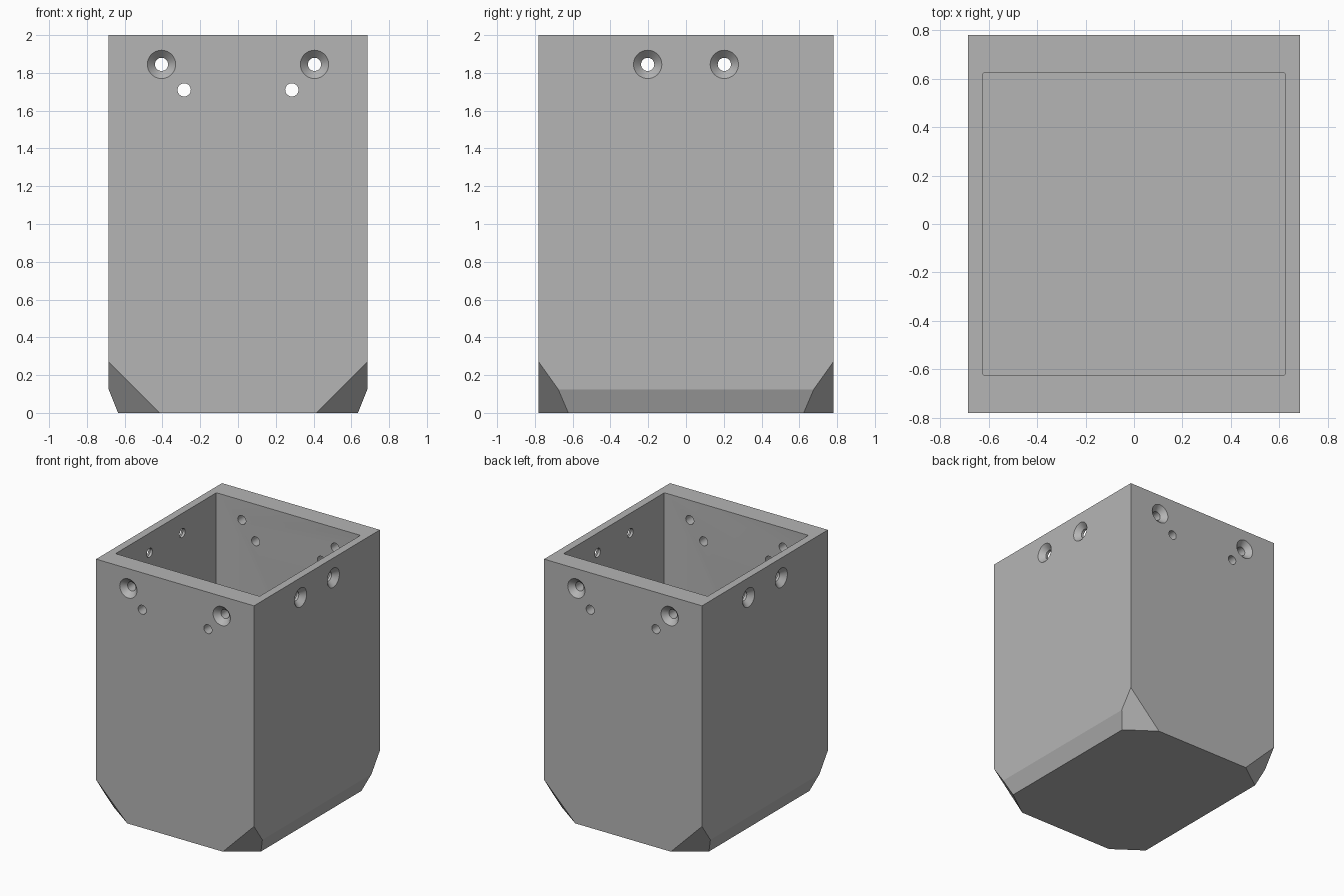
import bpy, bmesh, math
from mathutils import Vector, Matrix

cube = bpy.data.objects.get("Cube")
if cube:
    bpy.data.objects.remove(cube, do_unlink=True)

HX, HY, H = 0.685, 0.78, 2.0      # outer half width, half depth, height
INNER, FLOOR = 0.625, 0.08        # cavity half size and floor height
HOLE_R, SINK_R, SINK_D = 0.035, 0.075, 0.04

grey = bpy.data.materials.new("plain grey")
grey.use_nodes = True
colour = (0.46, 0.46, 0.46, 1)
grey.diffuse_color = colour
bsdf = next(n for n in grey.node_tree.nodes if n.type == 'BSDF_PRINCIPLED')
bsdf.inputs["Base Color"].default_value = colour
bsdf.inputs["Roughness"].default_value = 0.6


def make_object(name, bm):
    bmesh.ops.recalc_face_normals(bm, faces=bm.faces)
    mesh = bpy.data.meshes.new(name)
    bm.to_mesh(mesh)
    bm.free()
    mesh.materials.append(grey)
    obj = bpy.data.objects.new(name, mesh)
    bpy.context.collection.objects.link(obj)
    return obj


def box(hx, hy, z0, z1):
    bm = bmesh.new()
    bmesh.ops.create_cube(bm, size=1)
    bmesh.ops.scale(bm, verts=bm.verts, vec=(2 * hx, 2 * hy, z1 - z0))
    bmesh.ops.translate(bm, verts=bm.verts, vec=(0, 0, (z0 + z1) / 2))
    return bm


def slice_off(bm, point, normal):
    geom = bm.verts[:] + bm.edges[:] + bm.faces[:]
    cut = bmesh.ops.bisect_plane(bm, geom=geom, dist=1e-5, plane_co=point,
                                 plane_no=normal, clear_outer=True)
    edges = [e for e in cut["geom_cut"] if isinstance(e, bmesh.types.BMEdge)]
    bmesh.ops.contextual_create(bm, geom=edges)


def subtract(target, cutter):
    cutter.hide_render = True
    mod = target.modifiers.new("cut", 'BOOLEAN')
    mod.operation, mod.solver, mod.object = 'DIFFERENCE', 'EXACT', cutter
    bpy.context.view_layer.objects.active = target
    bpy.ops.object.modifier_apply(modifier=mod.name)
    bpy.data.objects.remove(cutter, do_unlink=True)


def hole(name, point, outward, sunk):
    """Round cutter turned from a profile, with an optional countersink."""
    inner, over = -0.25, 0.02
    if sunk:
        profile = [(0, inner), (HOLE_R, inner), (HOLE_R, -SINK_D),
                   (SINK_R, 0), (SINK_R, over), (0, over)]
    else:
        profile = [(0, inner), (HOLE_R, inner), (HOLE_R, over), (0, over)]
    bm = bmesh.new()
    verts = [bm.verts.new((r, 0, z)) for r, z in profile]
    edges = [bm.edges.new(pair) for pair in zip(verts, verts[1:])]
    bmesh.ops.spin(bm, geom=verts + edges, cent=(0, 0, 0), axis=(0, 0, 1),
                   angle=math.tau, steps=40)
    bmesh.ops.remove_doubles(bm, verts=bm.verts, dist=1e-5)
    turn = Vector((0, 0, 1)).rotation_difference(Vector(outward)).to_matrix().to_4x4()
    bm.transform(Matrix.Translation(point) @ turn)
    return make_object(name, bm)


# Outer body with side bevels and slanted bottom corners
bm = box(HX, HY, 0, H)
for sx in (-1, 1):
    slice_off(bm, (sx * HX, 0, 0.125), (sx * 0.125, 0, -0.05))
    for sy in (-1, 1):
        slice_off(bm, (sx * HX, sy * HY, 0.27), (sx, sy * 1.4, -1))
body = make_object("open_box", bm)

# Cavity with slightly rounded upright corners
bm = box(INNER, INNER, FLOOR, H + 0.1)
upright = [e for e in bm.edges if abs(e.verts[0].co.z - e.verts[1].co.z) > 1]
bmesh.ops.bevel(bm, geom=upright, offset=0.01, segments=3, profile=0.5, affect='EDGES')
subtract(body, make_object("cavity_cutter", bm))

# Countersunk and plain holes in all four walls
for s in (-1, 1):
    for t in (-1, 1):
        subtract(body, hole("end_sink", (t * 0.405, s * HY, 1.845), (0, s, 0), True))
        subtract(body, hole("end_hole", (t * 0.285, s * HY, 1.71), (0, s, 0), False))
        subtract(body, hole("side_sink", (s * HX, t * 0.203, 1.845), (s, 0, 0), True))

bpy.ops.object.select_all(action='DESELECT')
body.select_set(True)
bpy.context.view_layer.objects.active = body
bpy.ops.object.shade_smooth_by_angle(angle=math.radians(20))
